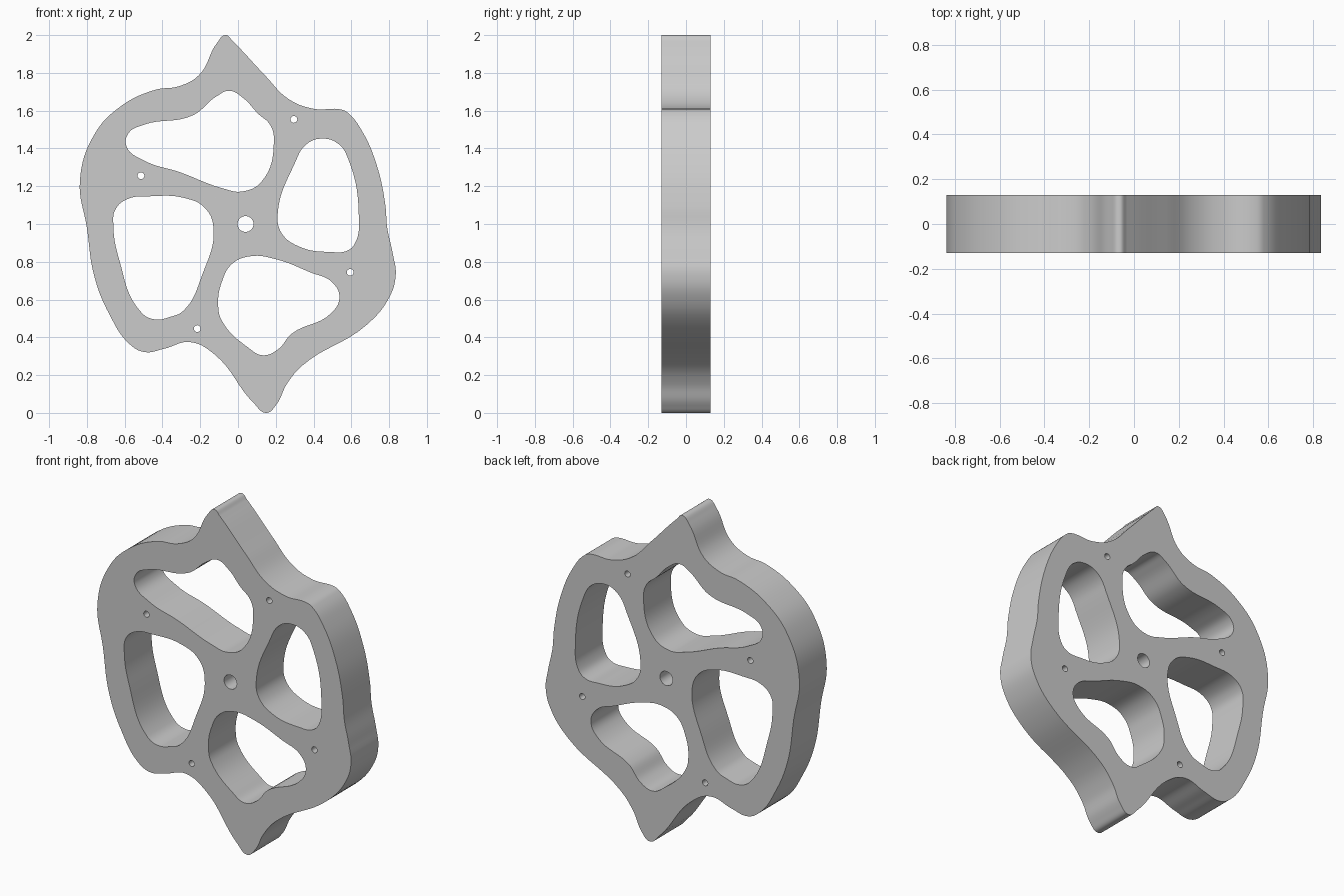
import bpy
import bmesh
from math import cos, sin, pi, radians

default_cube = bpy.data.objects.get("Cube")
if default_cube:
    bpy.data.objects.remove(default_cube, do_unlink=True)

THICKNESS = 0.257
HUB = (0.04, 1.0)

# Outer rim profile (x, z), clockwise from the top point
rim = [
    (-.065, 2), (-.03, 1.97), (.14, 1.79), (.27, 1.66), (.4, 1.61), (.55, 1.605),
    (.58, 1.59), (.655, 1.495), (.735, 1.31), (.78, 1.1), (.79, .98), (.82, .84),
    (.835, .73), (.8, .61), (.68, .465), (.34, .25), (.26, .155), (.2, .04),
    (.15, 0), (.085, .05), (-.125, .31), (-.255, .375), (-.39, .34), (-.495, .322),
    (-.575, .365), (-.68, .52), (-.76, .72), (-.8, .98), (-.837, 1.23), (-.76, 1.475),
    (-.625, 1.62), (-.44, 1.71), (-.31, 1.73), (-.205, 1.79), (-.11, 1.96),
]

# Openings between the four spokes
top_window = [
    (-.045, 1.705), (.03, 1.665), (.105, 1.585), (.17, 1.525), (.19, 1.445),
    (.125, 1.225), (.02, 1.172), (-.085, 1.19), (-.31, 1.275), (-.495, 1.335),
    (-.59, 1.41), (-.58, 1.48), (-.5, 1.525), (-.24, 1.575), (-.115, 1.675),
]
right_window = [
    (.44, 1.452), (.53, 1.425), (.585, 1.34), (.64, 1.02), (.625, .91),
    (.585, .862), (.485, .852), (.325, .88), (.23, .953), (.21, 1.05),
    (.3, 1.32), (.36, 1.42),
]
bottom_window = [
    (.07, .83), (.195, .815), (.38, .745), (.5, .69), (.537, .61),
    (.49, .525), (.285, .42), (.21, .335), (.13, .305), (.055, .345),
    (-.085, .487), (-.105, .57), (-.085, .695), (-.03, .79),
]
left_window = [
    (-.46, 1.147), (-.285, 1.138), (-.175, 1.085), (-.13, .98), (-.19, .73),
    (-.29, .54), (-.36, .508), (-.44, .495), (-.51, .53), (-.63, .815),
    (-.66, .995), (-.65, 1.075), (-.59, 1.13),
]


def circle(center, radius):
    """Four smooth control points around a centre."""
    return [(center[0] + radius * cos(k * pi / 2), center[1] + radius * sin(k * pi / 2))
            for k in range(4)]


def add_loop(curve, points, resolution):
    """Add one closed smooth loop to a filled curve."""
    spline = curve.splines.new('BEZIER')
    spline.bezier_points.add(len(points) - 1)
    spline.use_cyclic_u = True
    spline.resolution_u = resolution
    for knot, (x, z) in zip(spline.bezier_points, points):
        knot.co = (x, z, 0)
        knot.handle_left_type = knot.handle_right_type = 'AUTO'


# Flat profile holding the rim and every opening
profile = bpy.data.curves.new("wheel_profile", 'CURVE')
profile.dimensions = '2D'
profile.fill_mode = 'BOTH'
profile.extrude = THICKNESS / 2
for loop in (rim, top_window, right_window, bottom_window, left_window):
    add_loop(profile, loop, 8)

# Axle bore and a ring of four pin holes, one per spoke
add_loop(profile, circle(HUB, 0.042), 8)
for k in range(4):
    angle = radians(65.2) + k * pi / 2
    pin = (HUB[0] + 0.61 * cos(angle), HUB[1] + 0.61 * sin(angle))
    add_loop(profile, circle(pin, 0.018), 5)

# Turn the extruded profile into an upright mesh
wheel = bpy.data.objects.new("spoked_wheel", profile)
bpy.context.collection.objects.link(wheel)
wheel.rotation_euler.x = pi / 2
bpy.ops.object.select_all(action='DESELECT')
wheel.select_set(True)
bpy.context.view_layer.objects.active = wheel
bpy.ops.object.convert(target='MESH')
bpy.ops.object.transform_apply(location=False, rotation=True, scale=False)

# Weld the caps to the walls and keep the cap borders crisp
bm = bmesh.new()
bm.from_mesh(wheel.data)
bmesh.ops.remove_doubles(bm, verts=bm.verts, dist=0.0001)
bmesh.ops.recalc_face_normals(bm, faces=bm.faces)
bm.to_mesh(wheel.data)
bm.free()
bpy.ops.object.shade_smooth_by_angle(angle=radians(30))
